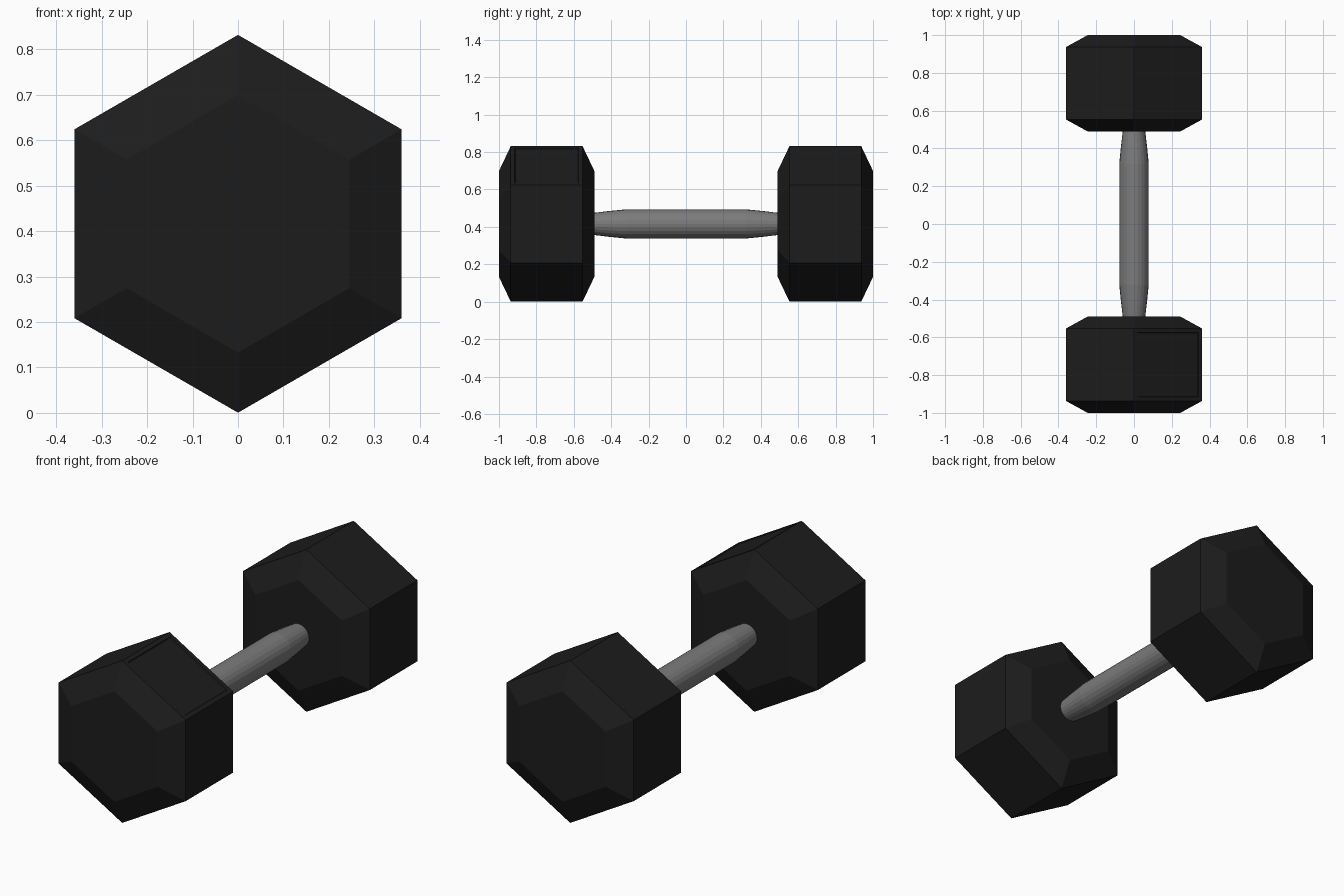
import bpy, bmesh
from math import sin, cos, pi
from mathutils import Vector

if "Cube" in bpy.data.objects:
    bpy.data.objects.remove(bpy.data.objects["Cube"])

CZ = 0.416  # height of the bar axis


def material(name, rgb):
    m = bpy.data.materials.new(name)
    m.diffuse_color = (*rgb, 1)
    m.use_nodes = True
    m.node_tree.nodes["Principled BSDF"].inputs["Base Color"].default_value = m.diffuse_color
    return m


def lathe(name, profile, sides, mat, label=False):
    """Capped rings of (y, radius) around the bar axis, one corner pointing up."""
    bm = bmesh.new()
    rings = [[bm.verts.new((r * sin(2 * pi * i / sides), y, CZ + r * cos(2 * pi * i / sides)))
              for i in range(sides)] for y, r in profile]
    for a, b in zip(rings, rings[1:]):
        for i in range(sides):
            j = (i + 1) % sides
            bm.faces.new((a[i], a[j], b[j], b[i]))
    bm.faces.new(rings[0])
    bm.faces.new(rings[-1])
    bmesh.ops.recalc_face_normals(bm, faces=bm.faces)
    if label:
        # shallow blank label panel on the upper right flat
        flat = max(bm.faces, key=lambda f: f.normal.dot(Vector((0.5, 0, 0.866))))
        bmesh.ops.inset_region(bm, faces=[flat], thickness=0.03, depth=0)
        bmesh.ops.inset_region(bm, faces=[flat], thickness=0.005, depth=-0.004)
    mesh = bpy.data.meshes.new(name)
    bm.to_mesh(mesh)
    bm.free()
    ob = bpy.data.objects.new(name, mesh)
    bpy.context.collection.objects.link(ob)
    mesh.materials.append(mat)
    return ob


rubber = material("black_rubber", (0.012, 0.012, 0.012))
steel = material("grey_steel", (0.2, 0.2, 0.2))

# chamfered hexagonal heads
for side, name in ((-1, "front_head"), (1, "back_head")):
    profile = [(0.49, 0.283), (0.553, 0.4155), (0.937, 0.4155), (1.0, 0.283)]
    lathe(name, [(side * y, r) for y, r in profile], 6, rubber, label=side < 0)

# tapered handle, its ends sunk into the heads
half = [(0.32, 0.078), (0.42, 0.068), (0.51, 0.057)]
lathe("handle", [(-y, r) for y, r in reversed(half)] + half, 24, steel)
